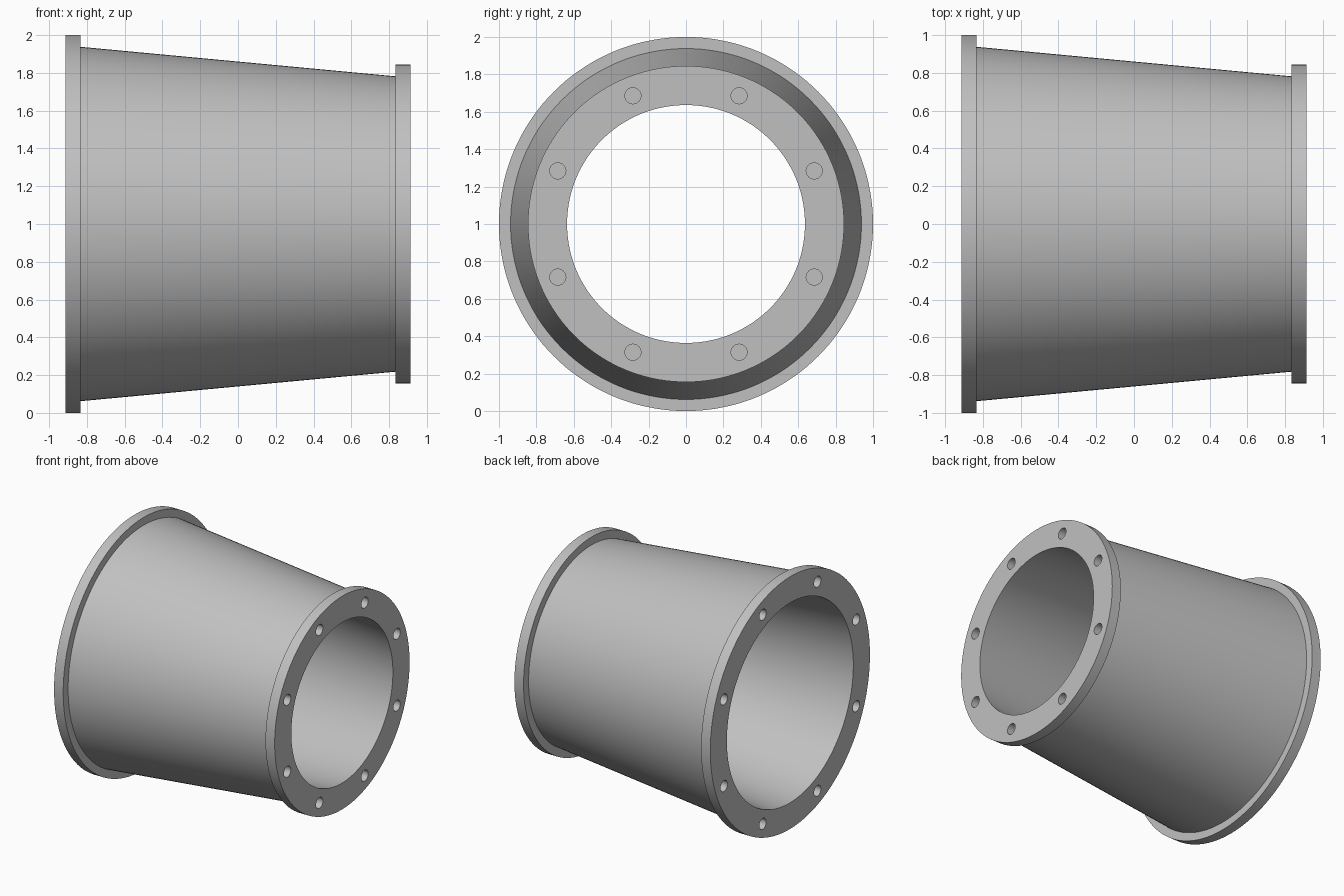
import bpy, bmesh
from math import pi, cos, sin, radians
from mathutils import Matrix, Vector

cube = bpy.data.objects.get("Cube")
if cube:
    bpy.data.objects.remove(cube, do_unlink=True)

CENTRE_Z = 1.0
HALF = 0.913                 # half the overall length
RIM = 0.08                   # flange thickness
SEGMENTS = 144
BIG = dict(outer=1.0, cone=0.938, bore=0.792, bolts=0.897)
SMALL = dict(outer=0.845, cone=0.782, bore=0.636, bolts=0.742)
HOLE_RADIUS, HOLE_COUNT = 0.043, 8

metal = bpy.data.materials.new("plain grey")
metal.use_nodes = True
grey = (0.53, 0.53, 0.53, 1)
metal.diffuse_color = grey
metal.node_tree.nodes["Principled BSDF"].inputs["Base Color"].default_value = grey


def add_object(name, bm):
    bmesh.ops.recalc_face_normals(bm, faces=bm.faces)
    mesh = bpy.data.meshes.new(name)
    bm.to_mesh(mesh)
    bm.free()
    mesh.materials.append(metal)
    obj = bpy.data.objects.new(name, mesh)
    bpy.context.collection.objects.link(obj)
    return obj


def lathe(name, profile):
    """Turn a closed (x, radius) profile about the long axis."""
    bm = bmesh.new()
    rings = []
    for i in range(SEGMENTS):
        a = 2 * pi * i / SEGMENTS
        rings.append([bm.verts.new((x, r * cos(a), CENTRE_Z + r * sin(a)))
                      for x, r in profile])
    n = len(profile)
    for i, ring in enumerate(rings):
        nxt = rings[(i + 1) % SEGMENTS]
        for j in range(n):
            k = (j + 1) % n
            bm.faces.new((ring[j], ring[k], nxt[k], nxt[j]))
    return add_object(name, bm)


# Tapered hollow body with a flange at each end
reducer = lathe("flanged_reducer", [
    (-HALF, BIG["bore"]), (-HALF, BIG["outer"]),
    (-HALF + RIM, BIG["outer"]), (-HALF + RIM, BIG["cone"]),
    (HALF - RIM, SMALL["cone"]), (HALF - RIM, SMALL["outer"]),
    (HALF, SMALL["outer"]), (HALF, SMALL["bore"]),
])

# Blind bolt holes, as deep as the flanges
bm = bmesh.new()
turn = Matrix.Rotation(radians(90), 4, "Y")
for x, end in ((-HALF, BIG), (HALF, SMALL)):
    for i in range(HOLE_COUNT):
        a = 2 * pi * (i + 0.5) / HOLE_COUNT
        r = end["bolts"]
        spot = Vector((x, r * cos(a), CENTRE_Z + r * sin(a)))
        bmesh.ops.create_cone(bm, cap_ends=True, segments=32,
                              radius1=HOLE_RADIUS, radius2=HOLE_RADIUS,
                              depth=2 * RIM - 0.004,
                              matrix=Matrix.Translation(spot) @ turn)
cutter = add_object("bolt_hole_cutter", bm)
cutter.hide_render = True

bpy.ops.object.select_all(action="DESELECT")
reducer.select_set(True)
bpy.context.view_layer.objects.active = reducer
cut = reducer.modifiers.new("bolt_holes", "BOOLEAN")
cut.operation = "DIFFERENCE"
cut.solver = "EXACT"
cut.object = cutter
bpy.ops.object.modifier_apply(modifier=cut.name)
bpy.data.objects.remove(cutter, do_unlink=True)

bpy.ops.object.shade_smooth_by_angle(angle=radians(30))
